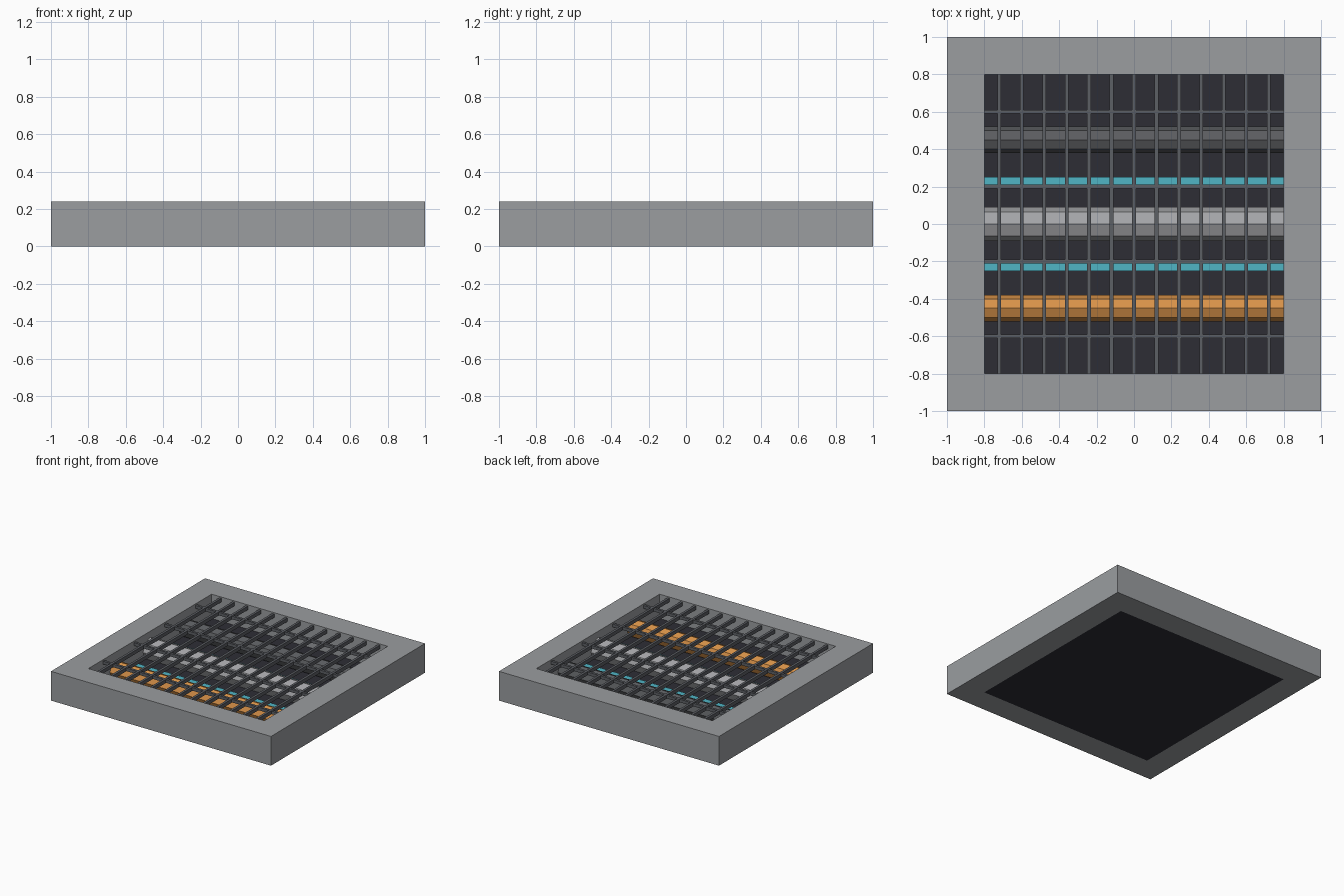
import bpy, bmesh, math
from mathutils import Matrix

if "Cube" in bpy.data.objects:
    bpy.data.objects.remove(bpy.data.objects["Cube"])


def material(name, rgb):
    m = bpy.data.materials.new(name)
    m.diffuse_color = (*rgb, 1)
    m.use_nodes = True
    m.node_tree.nodes["Principled BSDF"].inputs["Base Color"].default_value = m.diffuse_color
    return m


FRAME = material("frame_grey", (0.325, 0.337, 0.352))
FLOOR = material("floor_dark", (0.027, 0.027, 0.036))
BARS = material("grate_grey", (0.108, 0.115, 0.13))
PALE = material("pale_metal", (0.37, 0.375, 0.39))
DARK = material("dark_metal", (0.105, 0.109, 0.117))
ORANGE = material("pipe_orange", (0.69, 0.29, 0.066))
CYAN = material("strip_cyan", (0.08, 0.46, 0.56))


def finish(bm, name, mat):
    bmesh.ops.recalc_face_normals(bm, faces=bm.faces)
    me = bpy.data.meshes.new(name)
    bm.to_mesh(me)
    bm.free()
    me.materials.append(mat)
    ob = bpy.data.objects.new(name, me)
    bpy.context.collection.objects.link(ob)
    return ob


def box(name, mat, x, y, z):
    """Box from (min, max) ranges on each axis."""
    bm = bmesh.new()
    size = [r[1] - r[0] for r in (x, y, z)]
    mid = [(r[0] + r[1]) / 2 for r in (x, y, z)]
    bmesh.ops.create_cube(bm, size=1, matrix=Matrix.Translation(mid) @ Matrix.Diagonal((*size, 1)))
    return finish(bm, name, mat)


def pipe(name, mat, y, z, r):
    """Eight-sided pipe along x with a corner at the top."""
    bm = bmesh.new()
    rot = Matrix.Rotation(math.pi / 2, 4, 'Y')
    bmesh.ops.create_cone(bm, cap_ends=True, segments=8, radius1=r, radius2=r, depth=1.6,
                          matrix=Matrix.Translation((0, y, z)) @ rot)
    return finish(bm, name, mat)


# Square frame: a rectangular section swept round four corners
bm = bmesh.new()
section = [(1, 0), (1, 0.24), (0.8, 0.24), (0.8, 0)]
corners = [(-1, -1), (1, -1), (1, 1), (-1, 1)]
rings = [[bm.verts.new((cx * d, cy * d, z)) for d, z in section] for cx, cy in corners]
for i in range(4):
    a, b = rings[i], rings[(i + 1) % 4]
    for j in range(4):
        k = (j + 1) % 4
        bm.faces.new((a[j], a[k], b[k], b[j]))
finish(bm, "frame", FRAME)

# Floor of the pit
box("pit_floor", FLOOR, (-0.8, 0.8), (-0.8, 0.8), (0, 0.04))

# Pipes
pipe("dark_pipe", DARK, 0.45, 0.10, 0.07)
pipe("main_pipe", PALE, 0.0, 0.10, 0.09)
pipe("orange_pipe", ORANGE, -0.45, 0.10, 0.07)

# Light strips beside the main pipe
for side, name in ((1, "back"), (-1, "front")):
    ys = sorted((side * 0.20, side * 0.25))
    box("light_strip_" + name, CYAN, (-0.8, 0.8), ys, (0.04, 0.06))

# Grate: long bars front to back, and four cross bars
for i in range(13):
    x = -0.72 + 0.12 * i
    box("grate_bar", BARS, (x - 0.01, x + 0.01), (-0.8, 0.8), (0.2, 0.23))
for y in (-0.6, -0.2, 0.2, 0.6):
    box("grate_cross_bar", BARS, (-0.8, 0.8), (y - 0.01, y + 0.01), (0.203, 0.228))
